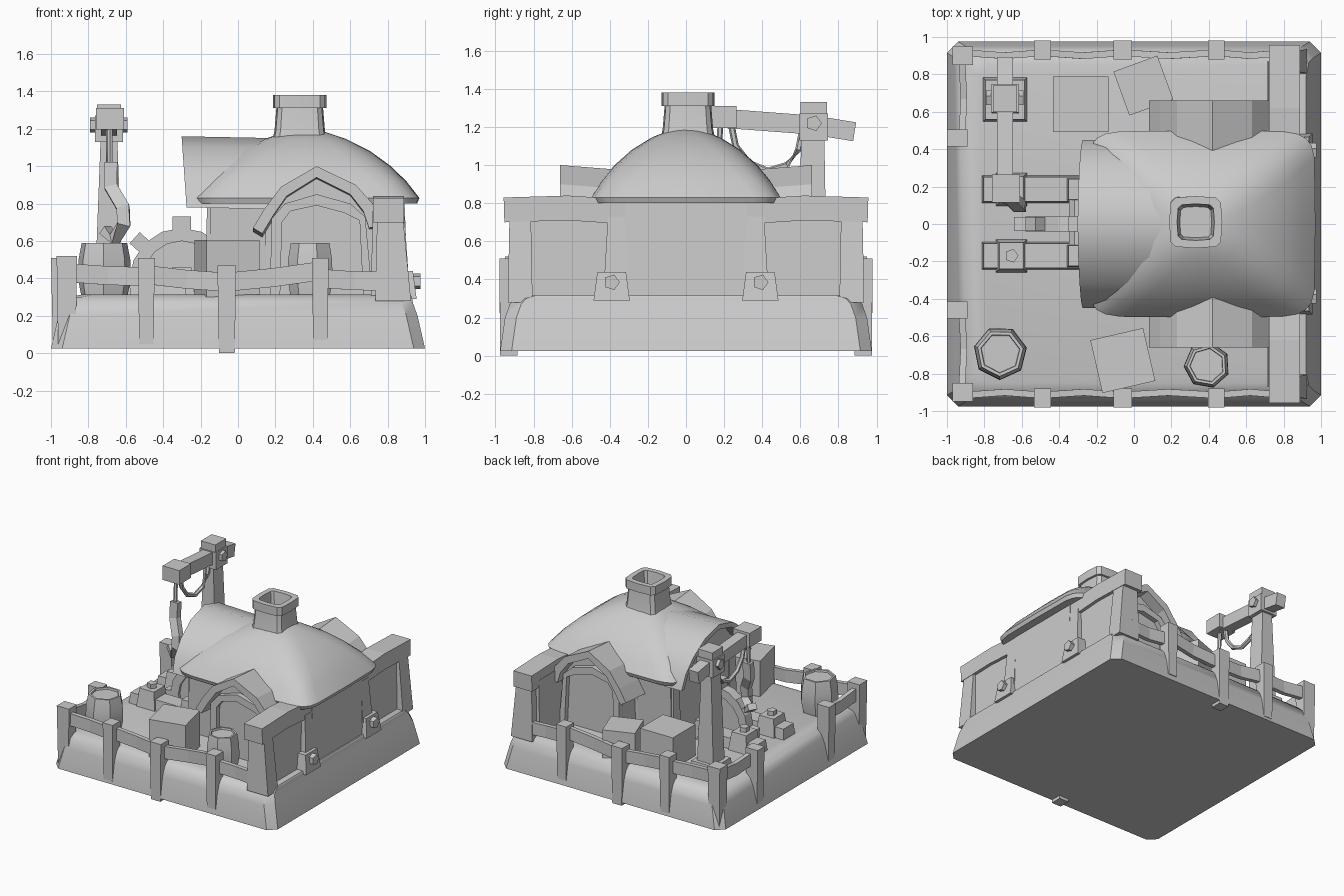
import bpy, bmesh
from math import sin, cos, pi, radians
from mathutils import Vector, Matrix

if "Cube" in bpy.data.objects:
    bpy.data.objects.remove(bpy.data.objects["Cube"])


def loft(name, rings, smooth=None, caps=True, closed=False):
    """Skin a list of equal-length point loops."""
    bm = bmesh.new()
    vs = [[bm.verts.new(p) for p in r] for r in rings]
    n = len(vs[0])
    pairs = list(zip(vs, vs[1:])) + ([(vs[-1], vs[0])] if closed else [])
    for a, b in pairs:
        for i in range(n):
            j = (i + 1) % n
            bm.faces.new((a[i], a[j], b[j], b[i]))
    if caps and not closed:
        bm.faces.new(vs[0][::-1])
        bm.faces.new(vs[-1])
    bmesh.ops.recalc_face_normals(bm, faces=bm.faces)
    me = bpy.data.meshes.new(name)
    bm.to_mesh(me)
    bm.free()
    ob = bpy.data.objects.new(name, me)
    bpy.context.collection.objects.link(ob)
    if smooth:
        bpy.ops.object.select_all(action='DESELECT')
        ob.select_set(True)
        bpy.context.view_layer.objects.active = ob
        bpy.ops.object.shade_smooth_by_angle(angle=radians(smooth))
    return ob


def rect(x, y, z, w, d, rot=0):
    c, s = cos(radians(rot)), sin(radians(rot))
    return [(x + c * u - s * v, y + s * u + c * v, z) for u, v in
            ((-w/2, -d/2), (w/2, -d/2), (w/2, d/2), (-w/2, d/2))]


def block(name, x, y, z0, z1, bottom, top=None, rot=0, shift=(0, 0)):
    top = top or bottom
    return loft(name, [rect(x, y, z0, *bottom, rot),
                       rect(x + shift[0], y + shift[1], z1, *top, rot)])


def tube(name, path, w, h=None, sides=4, smooth=None):
    """Sweep a square or polygon section of size w x h along a path."""
    h = h or w
    pts = [Vector(p) for p in path]
    rings = []
    for i, p in enumerate(pts):
        t = (pts[min(i + 1, len(pts) - 1)] - pts[max(i - 1, 0)]).normalized()
        up = Vector((0, 0, 1)) if abs(t.z) < 0.8 else Vector((0, 1, 0))
        a = t.cross(up).normalized()
        b = a.cross(t)
        k = 0.5 / cos(pi / 4) if sides == 4 else 0.5
        rings.append([p + a * (w * k * cos(2*pi*(j+.5)/sides)) + b * (h * k * sin(2*pi*(j+.5)/sides))
                      for j in range(sides)])
    return loft(name, rings, smooth)


def extrude_y(name, profile, y0, y1, dz=0):
    return loft(name, [[(x, y0, z) for x, z in profile], [(x, y1, z + dz) for x, z in profile]])


def super_ring(cx, cy, z, a, b, n, seg=24):
    f = lambda v: (abs(v) ** (2 / n)) * (1 if v >= 0 else -1)
    return [(cx + a * f(cos(2*pi*i/seg)), cy + b * f(sin(2*pi*i/seg)), z) for i in range(seg)]


# Stone base with chamfered corners and a rolled upper edge
def base_ring(x0, x1, y, z, c=0.06):
    return [(x0, -y+c, z), (x0+c, -y, z), (x1-c, -y, z), (x1, -y+c, z),
            (x1, y-c, z), (x1-c, y, z), (x0+c, y, z), (x0, y-c, z)]


loft("base", [base_ring(-1, 1, .975, .025), base_ring(-.96, .96, .95, .2), base_ring(-.93, .935, .925, .27),
              base_ring(-.9, .93, .9, .3), base_ring(-.83, .92, .85, .315)], smooth=40)

# House body and rear wall
block("house_body", .32, 0, .3, .84, (.96, .8))
block("rear_wall", .79, 0, .3, .76, (.16, 1.74), (.14, 1.74))
block("rear_wall_center", .81, 0, .3, .82, (.2, .64), (.16, .64))

# Domed roof: flattened on the side under the hood
dome = [(.80, .98, 8), (.83, 1.0, 8), (.92, .885, 6.5), (1.0, .75, 5), (1.08, .57, 4), (1.145, .36, 3), (1.19, .14, 2)]
rings = []
for z, k, n in dome:
    rings.append([(max(x, -.14) if abs(y) < .36 else x, y, zz)
                  for x, y, zz in super_ring(.36, 0, z, .61 * k, .5 * k, n)])
loft("dome_roof", rings, smooth=40)

# Vaulted hood on the open side
vault = [(-.45, .78), (-.41, .9), (-.32, 1.01), (-.18, 1.11), (0, 1.16), (.18, 1.11), (.32, 1.01), (.41, .9), (.45, .78)]
inner = [(y * .92, .78 + (z - .78) * .89) for y, z in vault]
section = vault + inner[::-1]
loft("hood_roof", [[(-.275 - .07 * (z - .78), y, z) for y, z in section],
                   [(.2, y * .97, z - .01) for y, z in section]], smooth=35)
loft("hood_wall", [[(x, y, z) for y, z in [(-.4, .3)] + inner + [(.4, .3)]] for x in (-.15, .15)])
for s in (-1, 1):
    block("hood_post", -.135, s * .36, .3, .83, (.08, .09), (.06, .08))

# Chimney with hollow cap
cx, cy = .33, .01
cap = [(1.12, .15), (1.19, .135), (1.31, .125), (1.31, .142), (1.38, .142), (1.38, .1), (1.26, .085)]
loft("chimney", [super_ring(cx, cy, z, r, r * .98, 5, 12) for z, r in cap], smooth=35)

# Arched side entrances, front and back
outer = [(.08, .67), (.14, .77), (.23, .89), (.42, 1.0), (.63, .9), (.72, .8), (.76, .68)]
under = [(.7, .67), (.67, .76), (.6, .85), (.42, .94), (.26, .84), (.19, .74), (.13, .64)]
for s in (-1, 1):
    extrude_y("entrance_roof", outer + under, s * .66, s * .28, -.03)
    extrude_y("entrance_wall", [(.17, .3), (.19, .74), (.26, .84), (.42, .94), (.6, .85), (.69, .76), (.74, .7),
                                (.76, .3)], s * .57, s * .3)
    extrude_y("door_frame", [(.17, .3), (.18, .72), (.25, .8), (.42, .85), (.6, .8), (.68, .73), (.72, .3),
                             (.67, .3), (.65, .71), (.57, .75), (.42, .79), (.28, .76), (.235, .7), (.225, .3)],
              s * .61, s * .56)

    # Rear wing: corner post, inner post, beam, anchor plate and bolt
    block("corner_post", .83, s * .87, .28, .8, (.19, .13), (.13, .11), shift=(-.02, 0))
    tube("wing_beam", [(.805, s * .31, .755), (.805, s * .62, .775), (.805, s * .955, .765)], .165, .13)
    block("inner_post", .87, s * .37, .3, .73, (.1, .13), (.08, .1), shift=(-.02, -s * .01))
    block("anchor_plate", .89, s * .39, .29, .44, (.13, .19), (.09, .15))
    tube("anchor_bolt", [(.92, s * .39, .385), (.975, s * .39, .385)], .085, sides=5)

# Fence posts and uneven rails along front, back and open side
for s in (-1, 1):
    for x, y, z0, z1, w in ((-.915, .9, .05, .52, .11), (-.49, .93, .05, .51, .09), (-.06, .93, 0, .47, .1),
                            (.44, .93, .07, .51, .09)):
        block("fence_post", x, s * y, z0, z1, (w * .85, .09), (w, .1), shift=(0, 0))
    block("side_post", -.945, s * .46, .05, .51, (.09, .08), (.11, .09))
    for a, b, za, zb in ((-.9, -.49, .43, .41), (-.49, -.06, .42, .38), (-.06, .44, .38, .44), (.44, .8, .4, .385)):
        tube("fence_rail", [(a, s * .915, za), ((a + b) / 2, s * .9, (za + zb) / 2 - .005),
                            (b, s * .915, zb)], .035, .1)
    tube("side_rail", [(-.92, s * .88, .43), (-.91, s * .67, .4), (-.92, s * .46, .42)], .035, .1)

# Barrels
for x, y, r, rot in ((-.715, -.69, .145, .2), (.39, -.755, .125, .5)):
    prof = [(.31, .88), (.4, 1), (.5, .98), (.59, .86), (.59, .74), (.575, .72)]
    loft("barrel", [[(x + r*k*cos(2*pi*i/7 + rot), y + r*k*sin(2*pi*i/7 + rot), z) for i in range(7)]
                    for z, k in prof], smooth=30)

# Crates
for x, y, w, z, rot in ((-.06, -.73, .29, .605, 13), (-.285, .64, .295, .57, 0), (.05, .74, .25, .53, 20)):
    block("crate", x, y, .3, z, (w, w), rot=rot)

# Toothed wheel
gx, gz = -.3, .39


def wheel_ring(r, y):
    return [(gx + r * cos(2*pi*i/16), y, gz + r * sin(2*pi*i/16)) for i in range(16)]


loft("wheel_rim", [wheel_ring(.28, -.04), wheel_ring(.28, .04), wheel_ring(.21, .04), wheel_ring(.21, -.04)], closed=True)
loft("wheel_disc", [wheel_ring(.22, -.02), wheel_ring(.22, .02)])
for i in range(5):
    a = radians(-6 + 48 * i)
    d = Vector((cos(a), 0, sin(a)))
    c = Vector((gx, 0, gz))
    tube("wheel_tooth", [c + d * .26, c + d * .34], .1 if abs(d.z) > .8 else .075, .08)
tube("wheel_axle", [(gx, -.22, gz), (gx, .22, gz)], .1, sides=8)

# Wheel bearers with clamp blocks and bolts
for y in (-.17, .185):
    block("bearer", -.545, y, .3, .4, (.54, .15), (.52, .13))
    block("bearer_clamp", -.655, y, .3, .46, (.17, .18), (.13, .14))
    tube("clamp_bolt", [(-.655, y, .45), (-.655, y, .495)], .075, sides=5)
    block("axle_block", -.3, y, .3, .46, (.14, .13), (.1, .11))

# Crane: footing, mast, head, arm
block("crane_footing", -.69, .665, .3, .42, (.24, .24), (.21, .21))
block("crane_mast", -.69, .665, .35, 1.2, (.15, .15), (.085, .12))
block("crane_head", -.69, .67, 1.13, 1.27, (.15, .15))
block("crane_head_cap", -.69, .67, 1.27, 1.33, (.13, .14))
tube("crane_head_bolt", [(-.79, .67, 1.22), (-.59, .67, 1.22)], .085, sides=5)
tube("crane_arm", [(-.69, .885, 1.175), (-.69, .67, 1.21), (-.69, .2, 1.245)], .085, .1)
block("crane_arm_tip", -.685, .19, 1.195, 1.31, (.15, .15))

# Sagging rope and hanging hook
tube("crane_rope", [(-.69, .24, 1.2), (-.69, .26, 1.1), (-.69, .33, 1.01), (-.69, .43, .97), (-.69, .53, 1.0),
                    (-.69, .59, 1.08), (-.69, .61, 1.18)], .035, sides=6, smooth=50)
tube("hoist_line", [(-.685, .18, 1.21), (-.685, .17, 1.0)], .03, sides=6)
tube("hook", [(-.68, .17, 1.02), (-.68, .16, .89), (-.615, .1, .78), (-.61, .09, .69), (-.66, .13, .61),
              (-.71, .16, .66)], .07, .05)
